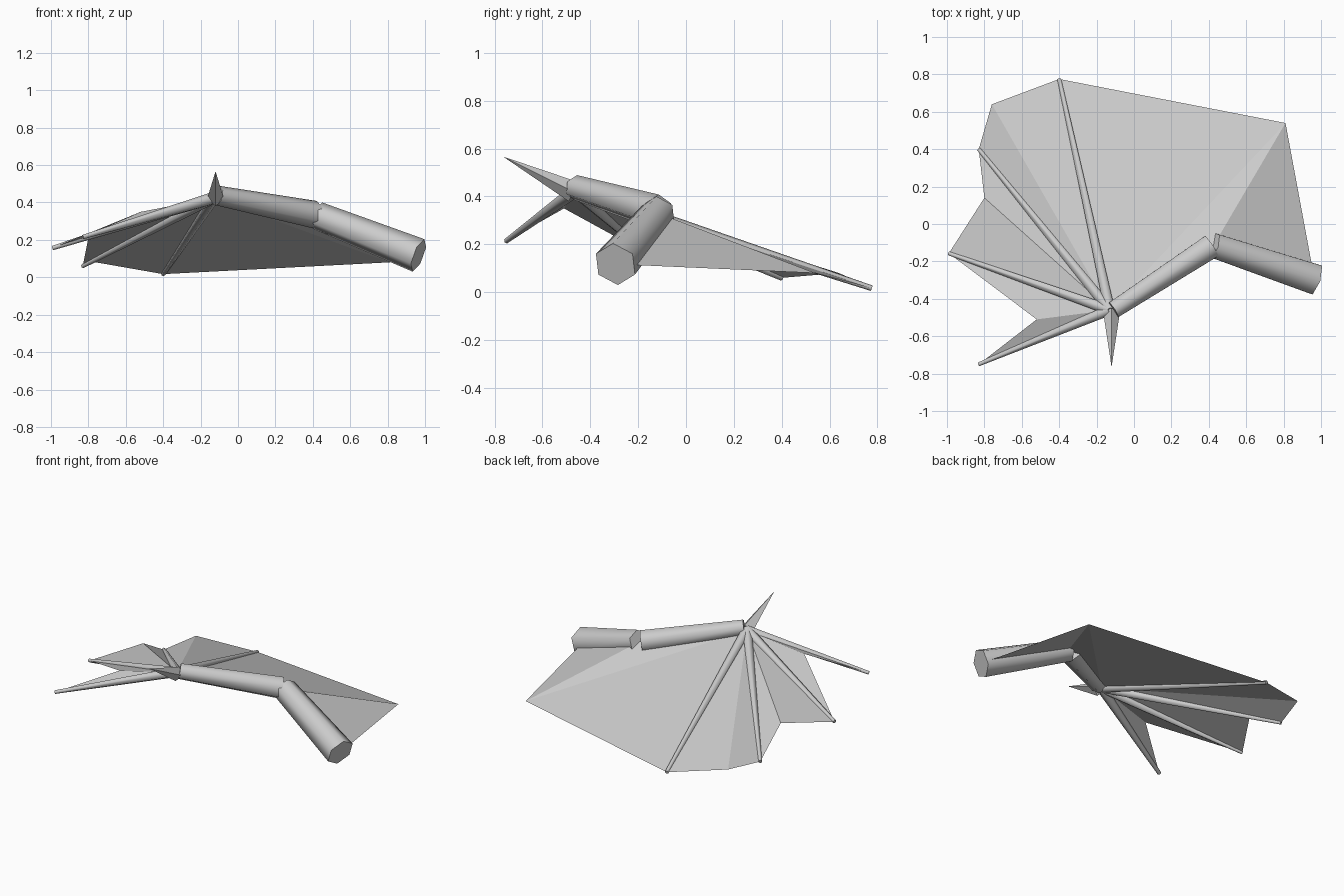
import bpy, math
from mathutils import Vector

cube = bpy.data.objects.get("Cube")
if cube:
    bpy.data.objects.remove(cube, do_unlink=True)

grey = bpy.data.materials.new("plain grey")
grey.use_nodes = True
grey.diffuse_color = (0.6, 0.6, 0.6, 1)
grey.node_tree.nodes["Principled BSDF"].inputs["Base Color"].default_value = (0.6, 0.6, 0.6, 1)


def limb(name, start, end, r1, r2, sides=6, smooth=True):
    """Tapered prism running from start to end, one corner upward."""
    a, b = Vector(start), Vector(end)
    bpy.ops.mesh.primitive_cone_add(vertices=sides, radius1=r1, radius2=r2,
                                    depth=(b - a).length, location=(a + b) / 2)
    ob = bpy.context.object
    ob.name = name
    ob.rotation_mode = 'QUATERNION'
    ob.rotation_quaternion = (b - a).to_track_quat('Z', 'Y')
    ob.data.materials.append(grey)
    if smooth:
        bpy.ops.object.shade_smooth_by_angle(angle=math.radians(65))
    return ob


# Joints of the wing
shoulder = (0.965, -0.295, 0.117)
elbow = (0.425, -0.115, 0.33)
wrist = (-0.11, -0.46, 0.437)
knuckle = (-0.13, -0.46, 0.425)

# Arm bones
limb("upper_arm", shoulder, elbow, 0.093, 0.075)
limb("forearm", (0.412, -0.12, 0.335), wrist, 0.074, 0.053)

# Thumb claw
limb("thumb_claw", (-0.12, -0.47, 0.42), (-0.12, -0.765, 0.567), 0.045, 0, 4, False)

# Finger bones
tips = [(-0.83, -0.75, 0.215), (-0.99, -0.157, 0.157),
        (-0.83, 0.4, 0.06), (-0.4, 0.775, 0.017)]
for i, tip in enumerate(tips):
    limb(f"finger_{i + 1}", knuckle, tip, 0.032, 0.012)

# Membrane: a fan around the knuckle, plus a panel behind the upper arm
trailing = (0.81, 0.54, 0.08)
rim = [tips[0], (-0.52, -0.51, 0.35), tips[1], (-0.8, 0.14, 0.21), tips[2],
       (-0.76, 0.64, 0.08), tips[3], trailing, elbow, shoulder]
fan = [(0, i + 1, i) for i in range(1, 9)]
mesh = bpy.data.meshes.new("wing_membrane")
mesh.from_pydata([knuckle] + rim, [], fan + [(8, 9, 10)])
for poly in mesh.polygons:
    if poly.normal.z < 0:
        poly.flip()
mesh.materials.append(grey)
mesh.update()
bpy.context.collection.objects.link(bpy.data.objects.new("wing_membrane", mesh))
